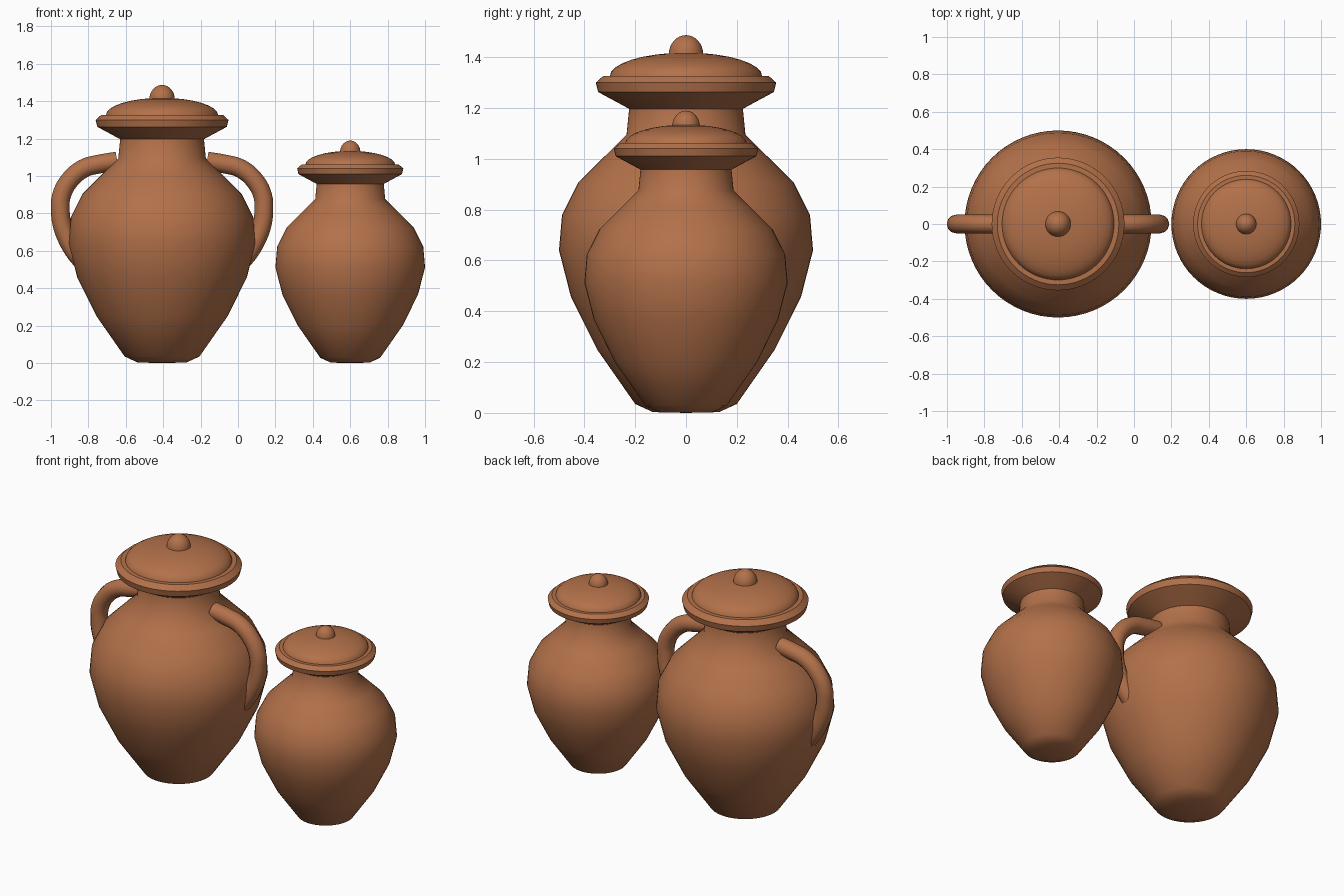
import bpy, bmesh, math
from mathutils import Matrix, Vector

cube = bpy.data.objects.get("Cube")
if cube:
    bpy.data.objects.remove(cube, do_unlink=True)

# Fired clay, shared by every part
clay = bpy.data.materials.new("terracotta")
clay.use_nodes = True
colour = (0.45, 0.165, 0.068, 1)
clay.diffuse_color = colour
bsdf = clay.node_tree.nodes["Principled BSDF"]
bsdf.inputs["Base Color"].default_value = colour
bsdf.inputs["Roughness"].default_value = 0.8

# Radius and height, from the base up to the rim
PROFILE = [(0, 0), (.13, .003), (.2, .035), (.35, .25), (.453, .457),
           (.5, .64), (.488, .78), (.425, .905), (.32, 1.01), (.234, 1.095),
           (.224, 1.197), (.3, 1.238), (.346, 1.263), (.355, 1.3),
           (.325, 1.327), (.27, 1.327)]
HANDLE = [(.24, 1.08), (.33, 1.065), (.42, 1.04), (.5, .97), (.539, .89),
          (.544, .82), (.535, .74), (.505, .66), (.46, .585), (.42, .54)]


def finish(obj, angle=40):
    obj.data.materials.append(clay)
    bpy.ops.object.select_all(action='DESELECT')
    obj.select_set(True)
    bpy.context.view_layer.objects.active = obj
    bpy.ops.object.shade_smooth_by_angle(angle=math.radians(angle))


def mesh_object(name, bm):
    mesh = bpy.data.meshes.new(name)
    bmesh.ops.recalc_face_normals(bm, faces=bm.faces)
    bm.to_mesh(mesh)
    bm.free()
    obj = bpy.data.objects.new(name, mesh)
    bpy.context.collection.objects.link(obj)
    finish(obj)


def lathe(name, profile, x, size):
    bm = bmesh.new()
    verts = [bm.verts.new((r, 0, z)) for r, z in profile]
    edges = [bm.edges.new(pair) for pair in zip(verts, verts[1:])]
    bmesh.ops.spin(bm, geom=verts + edges, axis=(0, 0, 1), cent=(0, 0, 0),
                   angle=math.tau, steps=64)
    bmesh.ops.remove_doubles(bm, verts=bm.verts, dist=1e-4)
    bm.transform(Matrix.Translation((x, 0, 0)) @ Matrix.Scale(size, 4))
    mesh_object(name, bm)


def dome(radius, base, height, steps=8):
    arc = [i / steps * math.pi / 2 for i in range(steps + 1)]
    return [(radius * math.cos(a), base + height * math.sin(a)) for a in arc]


def handle(name, x, side):
    curve = bpy.data.curves.new(name, 'CURVE')
    curve.dimensions = '3D'
    curve.bevel_depth = .05
    curve.bevel_resolution = 4
    curve.use_fill_caps = True
    curve.resolution_u = 4
    spline = curve.splines.new('BEZIER')
    spline.bezier_points.add(len(HANDLE) - 1)
    for point, (r, z) in zip(spline.bezier_points, HANDLE):
        point.co = Vector((x + side * r, 0, z))
        point.handle_left_type = point.handle_right_type = 'AUTO'
    obj = bpy.data.objects.new(name, curve)
    bpy.context.collection.objects.link(obj)
    bpy.ops.object.select_all(action='DESELECT')
    obj.select_set(True)
    bpy.context.view_layer.objects.active = obj
    bpy.ops.object.convert(target='MESH')
    finish(bpy.context.object)


# Two lidded jars, the second a smaller copy without handles
for label, x, size in (("large", -.406, 1), ("small", .6, .8)):
    lathe(label + "_jar_body", PROFILE, x, size)
    lathe(label + "_jar_lid", dome(.3, 1.325, .093), x, size)
    lathe(label + "_jar_knob", dome(.068, 1.41, .077), x, size)

# Looped handles on the large jar
handle("left_handle", -.406, 1)
handle("right_handle", -.406, -1)
